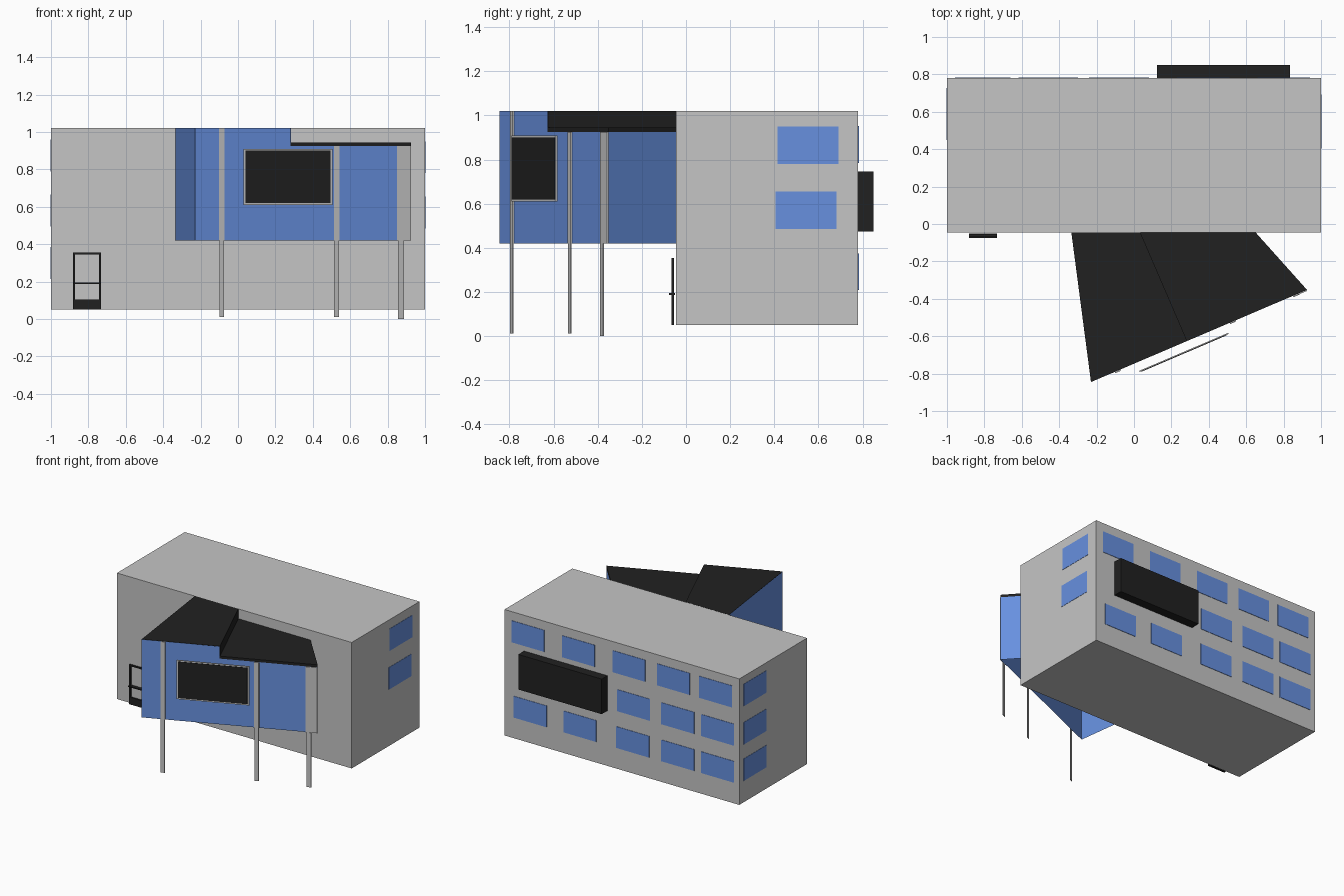
import bpy, bmesh
from mathutils import Vector

if "Cube" in bpy.data.objects:
    bpy.data.objects.remove(bpy.data.objects["Cube"])


def material(name, rgb):
    m = bpy.data.materials.new(name)
    m.diffuse_color = (*rgb, 1)
    m.use_nodes = True
    m.node_tree.nodes["Principled BSDF"].inputs["Base Color"].default_value = m.diffuse_color
    return m


GRAY = material("light gray", (0.56, 0.56, 0.56))
BLUE = material("blue", (0.135, 0.28, 0.74))
BLACK = material("black", (0.015, 0.015, 0.015))


def finish(name, bm, mat):
    me = bpy.data.meshes.new(name)
    bm.to_mesh(me)
    bm.free()
    me.materials.append(mat)
    ob = bpy.data.objects.new(name, me)
    bpy.context.collection.objects.link(ob)
    return ob


def prism(name, pts, z0, z1, mat):
    """Vertical prism over a plan outline."""
    bm = bmesh.new()
    lo = [bm.verts.new((x, y, z0)) for x, y in pts]
    hi = [bm.verts.new((x, y, z1)) for x, y in pts]
    bm.faces.new(lo)
    bm.faces.new(hi)
    n = len(pts)
    for i in range(n):
        j = (i + 1) % n
        bm.faces.new((lo[i], lo[j], hi[j], hi[i]))
    bmesh.ops.recalc_face_normals(bm, faces=bm.faces)
    return finish(name, bm, mat)


def box(name, x0, x1, y0, y1, z0, z1, mat):
    return prism(name, [(x0, y0), (x1, y0), (x1, y1), (x0, y1)], z0, z1, mat)


# Plan points of the angled wing
WALL = -0.045
BACK_L, FRONT_L = (-0.335, WALL), (-0.23, -0.845)
FRONT_R, BACK_R = (0.925, -0.352), (0.65, WALL)
SLOPE = (FRONT_R[1] - FRONT_L[1]) / (FRONT_R[0] - FRONT_L[0])


def front_y(x):
    return FRONT_L[1] + (x - FRONT_L[0]) * SLOPE


STEP_F, STEP_B = (0.28, front_y(0.28)), (0.03, WALL)


def front_plate(name, x0, x1, z0, z1, off, thick, mat):
    """Plate parallel to the slanted front of the wing."""
    a, b = front_y(x0) - off, front_y(x1) - off
    return prism(name, [(x0, a - thick), (x1, b - thick), (x1, b), (x0, a)], z0, z1, mat)


# Main building block
box("main_block", -1, 1, WALL, 0.78, 0.05, 1.02, GRAY)

# Wing walls, open underneath
bm = bmesh.new()
for a, b, top in ((BACK_L, FRONT_L, 1.02), (FRONT_L, STEP_F, 1.02),
                  (STEP_F, FRONT_R, 0.926), (FRONT_R, BACK_R, 0.926)):
    bm.faces.new([bm.verts.new((*p, z)) for p, z in
                  ((a, 0.42), (b, 0.42), (b, top), (a, top))])
bmesh.ops.remove_doubles(bm, verts=bm.verts, dist=1e-4)
finish("wing_walls", bm, BLUE)

# High roof, low roof slab and the step between them
prism("high_roof", [BACK_L, FRONT_L, STEP_F, STEP_B], 1.017, 1.021, BLACK)
prism("low_roof", [STEP_B, STEP_F, FRONT_R, BACK_R], 0.925, 0.945, BLACK)
prism("roof_step", [STEP_B, STEP_F, (STEP_F[0] + 0.004, STEP_F[1] + 0.003),
                    (STEP_B[0] + 0.004, WALL)], 0.925, 1.021, BLACK)

# Flat legs with pilaster strips running up the wing front
for i, (x0, x1, z0, zt) in enumerate(((-0.1, -0.074, 0.012, 1.02),
                                      (0.514, 0.541, 0.012, 0.925))):
    front_plate(f"front_leg_{i + 1}", x0, x1, z0, 0.42, 0.003, 0.005, GRAY)
    front_plate(f"front_strip_{i + 1}", x0 - 0.002, x1 + 0.002, 0.42, zt, 0.001, 0.007, GRAY)
front_plate("corner_leg", 0.855, 0.887, 0, 0.42, 0.003, 0.005, GRAY)
front_plate("corner_strip", 0.85, 0.925, 0.42, 0.925, 0.0, 0.006, GRAY)

# Screen hung in front of the wing, with frame
front_plate("screen_back", 0.03, 0.505, 0.61, 0.91, 0.05, 0.007, GRAY)
front_plate("screen_panel", 0.04, 0.495, 0.62, 0.9, 0.057, 0.003, BLACK)

# Door frame with kick panel and push bar
for n, x in (("left", -0.882), ("right", -0.744)):
    box(f"door_post_{n}", x, x + 0.011, -0.066, -0.054, 0.05, 0.355, BLACK)
box("door_head", -0.882, -0.733, -0.066, -0.054, 0.345, 0.355, BLACK)
box("door_kick_panel", -0.882, -0.733, -0.066, -0.054, 0.05, 0.105, BLACK)
box("door_bar", -0.882, -0.733, -0.076, -0.05, 0.187, 0.195, BLACK)

# Dark box on the rear wall
box("rear_box", 0.123, 0.833, 0.78, 0.85, 0.475, 0.745, BLACK)

# Rear windows: left edge per column, row by row
T = 0.003
rows = (((0.785, 0.952), (0.66, 0.23, -0.20, -0.58, -0.94)),
        ((0.495, 0.662), (-0.24, -0.617, -0.957)),
        ((0.21, 0.375), (0.64, 0.217, -0.234, -0.617, -0.957)))
for r, ((z0, z1), cols) in enumerate(rows):
    for c, x in enumerate(cols):
        box(f"rear_window_{r + 1}_{c + 1}", x, x + 0.28, 0.78 - T, 0.78 + T, z0, z1, BLUE)

# End wall windows
for i, (y, z) in enumerate(((0.415, 0.78), (0.405, 0.485))):
    box(f"right_window_{i + 1}", 1 - T, 1 + 0.002, y, y + 0.277, z, z + 0.17, BLUE)
for i, z in enumerate((0.79, 0.495, 0.215)):
    box(f"left_window_{i + 1}", -1 - 0.002, -1 + T, 0.45, 0.727, z, z + 0.17, BLUE)
